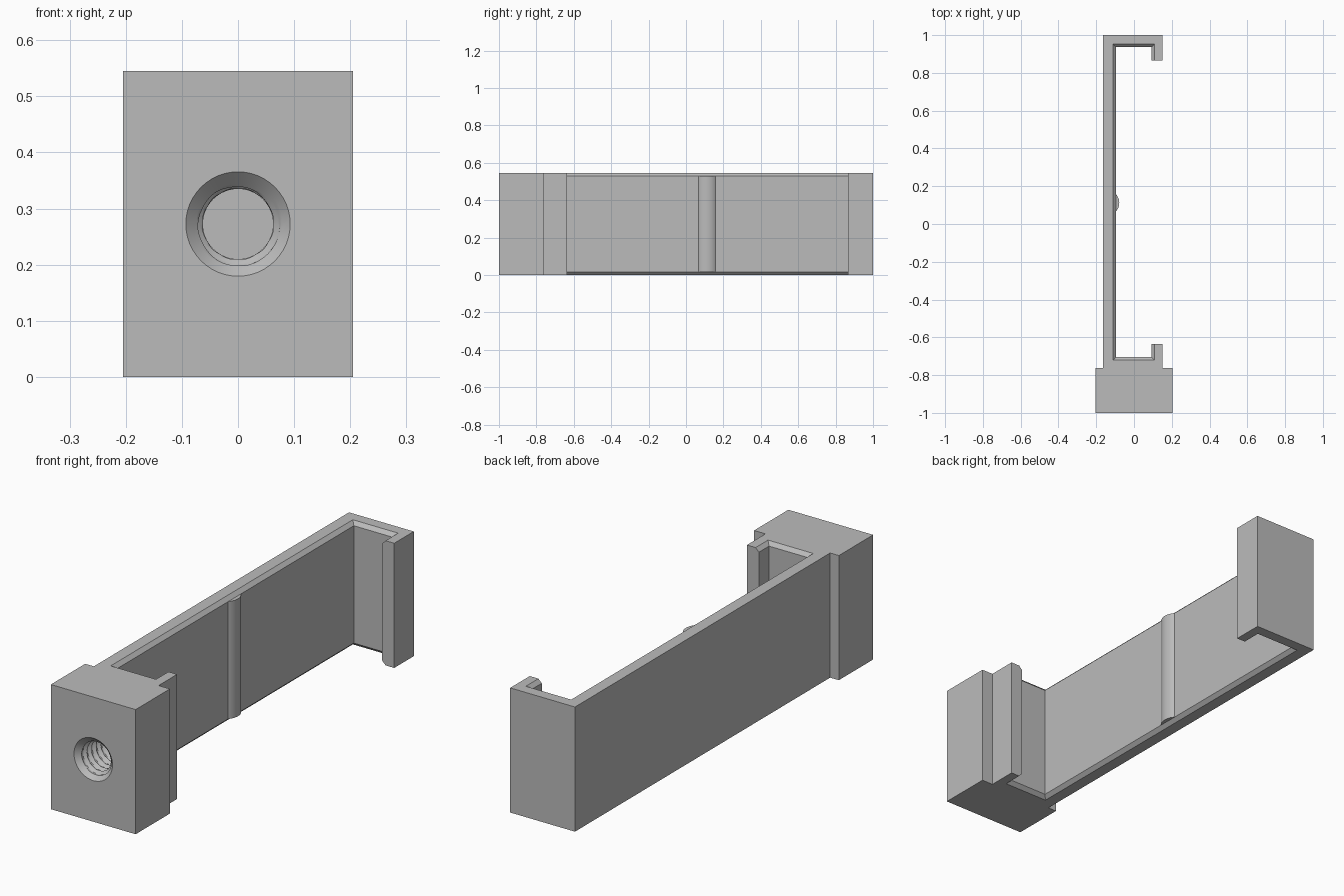
import bpy, bmesh, math

HEIGHT, CHAMFER = 0.545, 0.016
CENTRE_Z = HEIGHT / 2

cube = bpy.data.objects.get("Cube")
if cube:
    bpy.data.objects.remove(cube, do_unlink=True)

grey = bpy.data.materials.new("plain grey")
grey.use_nodes = True
COLOUR = (0.5, 0.5, 0.5, 1)
grey.diffuse_color = COLOUR
grey.node_tree.nodes["Principled BSDF"].inputs["Base Color"].default_value = COLOUR


def loft(name, rings):
    """Closed solid through a stack of matching point rings."""
    bm = bmesh.new()
    loops = [[bm.verts.new(p) for p in ring] for ring in rings]
    n = len(loops[0])
    for low, high in zip(loops, loops[1:]):
        for i in range(n):
            j = (i + 1) % n
            bm.faces.new((low[i], low[j], high[j], high[i]))
    bm.faces.new(loops[0][::-1])
    bm.faces.new(loops[-1])
    bmesh.ops.recalc_face_normals(bm, faces=bm.faces)
    mesh = bpy.data.meshes.new(name)
    bm.to_mesh(mesh)
    bm.free()
    mesh.materials.append(grey)
    obj = bpy.data.objects.new(name, mesh)
    bpy.context.collection.objects.link(obj)
    return obj


def smooth(obj, degrees):
    bpy.ops.object.select_all(action="DESELECT")
    obj.select_set(True)
    bpy.context.view_layer.objects.active = obj
    bpy.ops.object.shade_smooth_by_angle(angle=math.radians(degrees))


# Bracket: end block, back plate and two hooked arms in one outline
outer = [(0.15, -0.635), (0.15, -0.763), (0.205, -0.763), (0.205, -1), (-0.205, -1),
         (-0.205, -0.763), (-0.163, -0.763), (-0.163, 1), (0.15, 1), (0.15, 0.865)]


def outline(z, c):
    # the inside of the channel widens by c towards its rims
    inner = [(0.092 + c, 0.865), (0.092 + c, 0.936 + c), (-0.095 - c, 0.936 + c),
             (-0.095 - c, -0.705 - c), (0.092 + c, -0.705 - c), (0.092 + c, -0.635)]
    return [(x, y, z) for x, y in outer + inner]


bracket = loft("bracket", [outline(0, CHAMFER), outline(CHAMFER, 0),
                           outline(HEIGHT - CHAMFER, 0), outline(HEIGHT, CHAMFER)])

# Threaded blind hole with a countersunk mouth
MINOR, MAJOR, MOUTH, DEPTH, PITCH = 0.0625, 0.075, 0.093, 0.2, 0.032
SEGMENTS, STEPS = 48, 12


def hole_ring(depth):
    ring = []
    for i in range(SEGMENTS):
        turn = i / SEGMENTS
        phase = (depth / PITCH + turn) % 1
        groove = min(1, max(0, 1.4 - 2.8 * abs(phase - 0.5)))
        radius = MINOR + (MAJOR - MINOR) * groove
        if depth >= DEPTH - PITCH / 2:
            radius = MINOR
        radius = max(radius, MOUTH - max(depth, 0))
        a = turn * math.tau
        ring.append((radius * math.cos(a), depth - 1, CENTRE_Z + radius * math.sin(a)))
    return ring


count = int(DEPTH / PITCH * STEPS)
depths = [-0.02] + [DEPTH * k / count for k in range(count + 1)]
cutter = loft("hole_cutter", [hole_ring(d) for d in depths])
cutter.hide_render = True
cut = bracket.modifiers.new("threaded hole", "BOOLEAN")
cut.operation = "DIFFERENCE"
cut.solver = "EXACT"
cut.object = cutter
bpy.context.view_layer.objects.active = bracket
bracket.select_set(True)
bpy.ops.object.modifier_apply(modifier=cut.name)
bpy.data.objects.remove(cutter, do_unlink=True)
smooth(bracket, 25)

# Rounded rib standing on the back plate
RADIUS, HALF, RIB_Y, PEAK_X = 0.068, 0.75, 0.112, -0.078


def rib_ring(z):
    arc = [HALF * (k / 8 - 1) for k in range(17)]
    return [(PEAK_X - RADIUS + RADIUS * math.cos(a), RIB_Y + RADIUS * math.sin(a), z) for a in arc]


rib = loft("rib", [rib_ring(CHAMFER), rib_ring(HEIGHT - CHAMFER)])
smooth(rib, 30)
